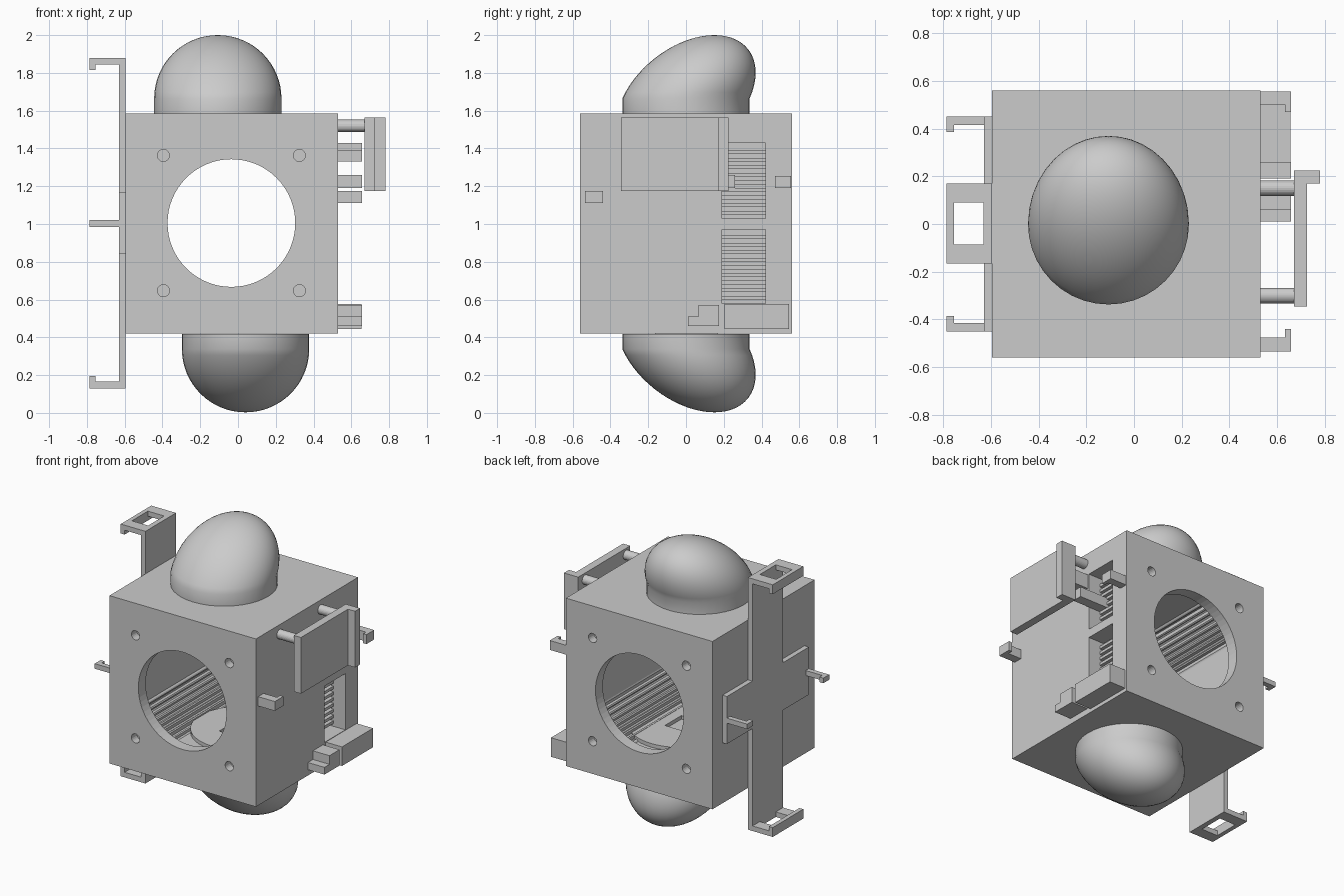
import bpy, bmesh, math
from mathutils import Matrix, Vector

if "Cube" in bpy.data.objects:
    bpy.data.objects.remove(bpy.data.objects["Cube"])

CX, CZ = -0.035, 1.005      # axis of the main bore


def finish(name, bm, smooth=False):
    bmesh.ops.recalc_face_normals(bm, faces=bm.faces)
    me = bpy.data.meshes.new(name)
    bm.to_mesh(me)
    bm.free()
    ob = bpy.data.objects.new(name, me)
    bpy.context.collection.objects.link(ob)
    if smooth:
        bpy.ops.object.select_all(action='DESELECT')
        ob.select_set(True)
        bpy.context.view_layer.objects.active = ob
        bpy.ops.object.shade_smooth_by_angle(angle=math.radians(35))
    return ob


def box(name, x, y, z):
    bm = bmesh.new()
    c = Vector(((x[0] + x[1]) / 2, (y[0] + y[1]) / 2, (z[0] + z[1]) / 2))
    m = Matrix.Translation(c) @ Matrix.Diagonal((x[1] - x[0], y[1] - y[0], z[1] - z[0], 1))
    bmesh.ops.create_cube(bm, size=1, matrix=m)
    return finish(name, bm)


def prism(name, pts, axis, a, b):
    """Extrude a closed 2D outline along an axis from a to b."""
    def place(p, t):
        q = list(p)
        q.insert('xyz'.index(axis), t)
        return q
    bm = bmesh.new()
    f = bm.faces.new([bm.verts.new(place(p, a)) for p in pts])
    r = bmesh.ops.extrude_face_region(bm, geom=[f])
    d = place((0, 0), b - a)
    bmesh.ops.translate(bm, vec=d, verts=[v for v in r['geom'] if isinstance(v, bmesh.types.BMVert)])
    return finish(name, bm)


def circle(u, v, r, n):
    return [(u + r * math.cos(math.tau * i / n), v + r * math.sin(math.tau * i / n)) for i in range(n)]


def cut(ob, cutters):
    for c in cutters:
        c.hide_render = True
        m = ob.modifiers.new('cut', 'BOOLEAN')
        m.operation, m.solver, m.object = 'DIFFERENCE', 'EXACT', c
    bpy.context.view_layer.update()
    me = bpy.data.meshes.new_from_object(ob.evaluated_get(bpy.context.evaluated_depsgraph_get()))
    ob.modifiers.clear()
    ob.data = me
    for c in cutters:
        bpy.data.objects.remove(c)


# Housing: chamber with toothed corners, round openings, screw holes, side windows
housing = box('housing', (-0.595, 0.53), (-0.56, 0.56), (0.42, 1.585))
outline = []
for i in range(288):
    a = math.tau * (i + 0.5) / 288
    r = 0.445 if i % 4 < 2 else 0.475
    s = min(r, 0.41 / max(abs(math.cos(a)), abs(math.sin(a))))
    outline.append((CX + s * math.cos(a), CZ + s * math.sin(a)))
cutters = [prism('chamber_cutter', outline, 'y', -0.48, 0.48),
           prism('opening_cutter', circle(CX, CZ, 0.338, 64), 'y', -0.7, 0.7)]
for sx in (-1, 1):
    for sz in (-1, 1):
        for a, b in ((-0.6, -0.5), (0.5, 0.6)):
            cutters.append(prism('screw_cutter', circle(CX + sx * 0.36, CZ + sz * 0.358, 0.032, 20), 'y', a, b))
for z in ((0.58, 0.97), (1.03, 1.43)):
    cutters.append(box('window_cutter', (0.41, 0.6), (0.19, 0.42), z))
cut(housing, cutters)

# Ribs inside the side windows
for z0 in (0.6, 1.05):
    for i in range(9):
        z = z0 + i * 0.04
        box('window_rib', (0.40, 0.44), (0.19, 0.42), (z, z + 0.02))

# Round plate with a slot on the chamber floor
plate = prism('floor_plate', circle(0.037, 0, 0.33, 48), 'z', 0.585, 0.62)
cut(plate, [box('slot_cutter', (-0.06, 0.12), (-0.12, 0.06), (0.55, 0.7))])


def dome(name, cx, base, sgn):
    """Collar and leaning dome, growing up or down."""
    R, n, m = 0.337, 40, 16
    bm = bmesh.new()
    rows = [(R, 0, 0), (R, 0.08, 0)]
    for i in range(1, m):
        t = math.pi / 2 * i / m
        rows.append((R * math.cos(t), 0.08 + 0.335 * math.sin(t), 0.15 * math.sin(t)))
    rings = [[bm.verts.new((cx + p[0], p[1] + lean, base + sgn * h)) for p in circle(0, 0, r, n)]
             for r, h, lean in rows]
    for lo, hi in zip(rings, rings[1:]):
        for j in range(n):
            k = (j + 1) % n
            bm.faces.new((lo[j], lo[k], hi[k], hi[j]))
    tip = bm.verts.new((cx, 0.15, base + sgn * 0.415))
    for j in range(n):
        bm.faces.new((rings[-1][j], rings[-1][(j + 1) % n], tip))
    bm.faces.new(rings[0])
    finish(name, bm, True)


dome('top_dome', -0.107, 1.585, 1)
dome('bottom_dome', 0.04, 0.418, -1)

# Left bracket: upright and cross plates
box('bracket_upright', (-0.63, -0.595), (-0.165, 0.17), (0.13, 1.88))
box('bracket_cross', (-0.629, -0.595), (-0.45, 0.45), (0.84, 1.17))
# Slotted hooks at the top and bottom, thin hooks at the sides
for s in (-1, 1):
    def span(a, b, c=CZ):
        return tuple(sorted((c + s * a, c + s * b)))
    hook = box('end_hook', (-0.785, -0.60), (-0.165, 0.17), span(0.84, 0.875))
    cut(hook, [box('hook_cutter', (-0.755, -0.63), (-0.085, 0.09), span(0.8, 0.9))])
    box('end_hook_lip', (-0.785, -0.755), (-0.165, 0.17), span(0.81, 0.845))
    prism('side_hook', [(-0.6, s * 0.45), (-0.785, s * 0.45), (-0.785, s * 0.385), (-0.755, s * 0.385),
                        (-0.755, s * 0.415), (-0.6, s * 0.415)], 'z', 0.985, 1.02)

# Right standoff panel with end lip and two pins
prism('side_panel', [(0.67, -0.345), (0.725, -0.345), (0.725, 0.17), (0.78, 0.17),
                     (0.78, 0.225), (0.67, 0.225)], 'z', 1.175, 1.565)
for y in (-0.3, 0.15):
    prism('panel_pin', circle(y, 1.52, 0.032, 24), 'x', 0.52, 0.68)

# Small clips on the right face
for s, z in ((-1, 1.11), (1, 1.19)):
    y0, y1, y2 = s * 0.535, s * 0.475, s * 0.44
    if s > 0:
        y0, y1, y2 = 0.555, 0.50, 0.47
    prism('corner_clip', [(0.52, y0), (0.657, y0), (0.657, y2), (0.632, y2), (0.632, y1), (0.52, y1)],
          'z', z, z + 0.065)
box('window_clip', (0.41, 0.657), (0.19, 0.26), (1.19, 1.26))
prism('upper_clip', [(0.06, 1.33), (0.18, 1.33), (0.18, 1.43), (0.12, 1.43), (0.12, 1.39), (0.06, 1.39)],
      'x', 0.52, 0.657)
prism('lower_clip', [(0.01, 0.46), (0.175, 0.46), (0.175, 0.57), (0.065, 0.57), (0.065, 0.51), (0.01, 0.51)],
      'x', 0.52, 0.657)
# Ledge below the windows
box('window_ledge', (0.52, 0.655), (0.205, 0.545), (0.445, 0.577))
